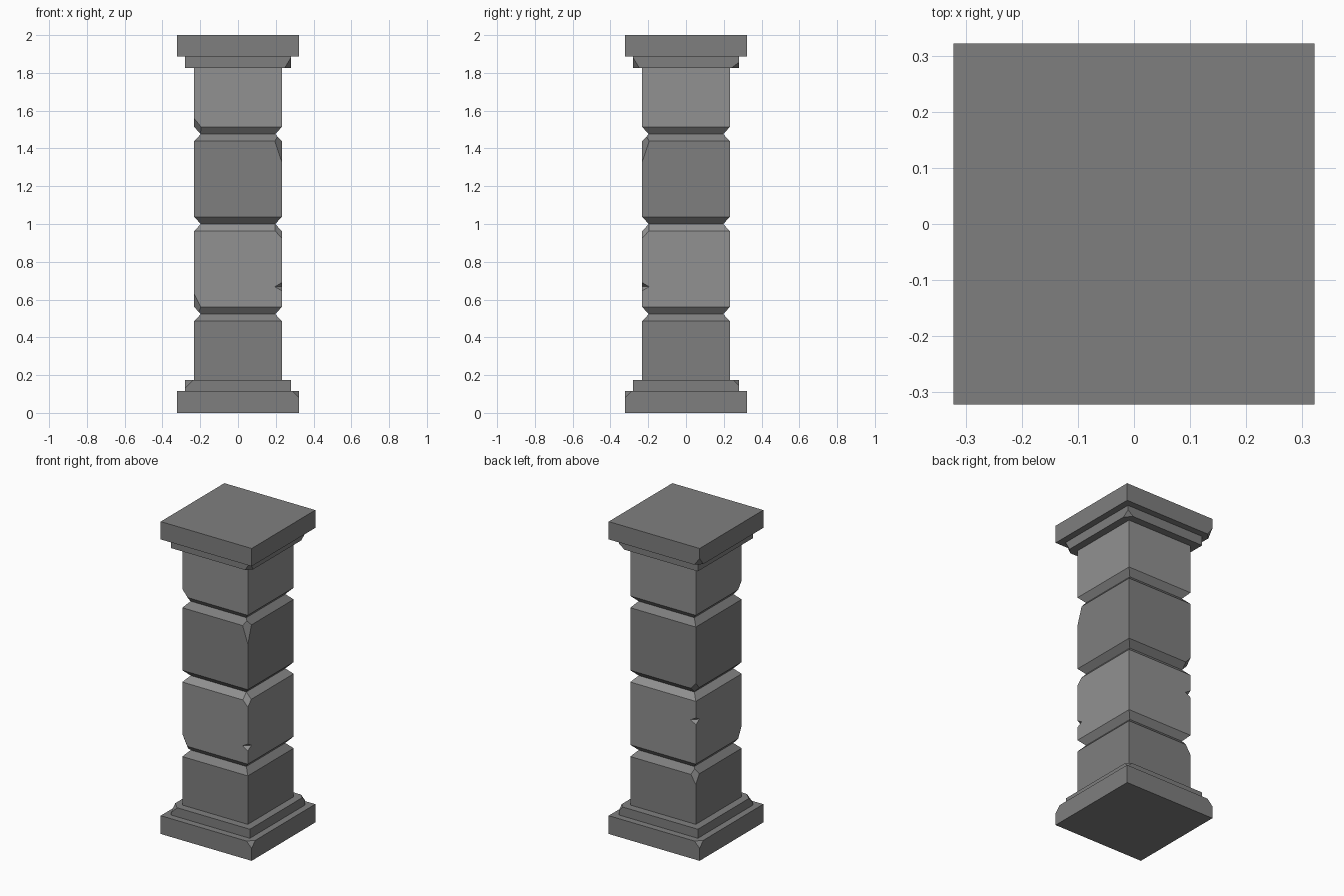
import bpy, bmesh

if "Cube" in bpy.data.objects:
    bpy.data.objects.remove(bpy.data.objects["Cube"])

PLINTH, STEP, SHAFT, GROOVE = 0.322, 0.28, 0.232, 0.197
BEVEL = 0.0375

# dark and slightly lighter stone
STONES = []
for mat_name, g in (("dark_stone", 0.212), ("light_stone", 0.285)):
    mat = bpy.data.materials.new(mat_name)
    mat.diffuse_color = (g, g, g, 1)
    mat.use_nodes = True
    mat.node_tree.nodes["Principled BSDF"].inputs["Base Color"].default_value = mat.diffuse_color
    STONES.append(mat)


def add_stack(bm, rings, chips=(), open_z=(), stone=0):
    """Square stack of (half width, z) rings; each chip slices off one corner.
    chip = (x side, y side, half width, z, leg along edges, drop along corner)
    Flat faces lying at a height in open_z are removed as hidden."""
    part = bmesh.new()
    loops = [[part.verts.new((sx * h, sy * h, z))
              for sx, sy in ((-1, -1), (1, -1), (1, 1), (-1, 1))] for h, z in rings]
    part.faces.new(loops[0][::-1])
    part.faces.new(loops[-1])
    for a, b in zip(loops, loops[1:]):
        for i in range(4):
            j = (i + 1) % 4
            part.faces.new((a[i], a[j], b[j], b[i]))
    for sx, sy, h, z, leg, dz in chips:
        bmesh.ops.bisect_plane(part, geom=part.verts[:] + part.edges[:] + part.faces[:],
                               dist=1e-5, plane_co=(sx * h, sy * h, z + dz),
                               plane_no=(sx, sy, -leg / dz), clear_outer=True)
        bmesh.ops.holes_fill(part, edges=[e for e in part.edges if e.is_boundary], sides=0)
    bmesh.ops.recalc_face_normals(part, faces=part.faces[:])
    hidden = [f for f in part.faces
              if any(all(abs(v.co.z - z) < 1e-4 for v in f.verts) for z in open_z)]
    bmesh.ops.delete(part, geom=hidden, context='FACES')
    for f in part.faces:
        f.material_index = stone
    tmp = bpy.data.meshes.new("tmp")
    part.to_mesh(tmp)
    for mat in STONES:
        tmp.materials.append(mat)
    part.free()
    bm.from_mesh(tmp)
    bpy.data.meshes.remove(tmp)


def finish(bm, name):
    bmesh.ops.remove_doubles(bm, verts=bm.verts[:], dist=1e-4)
    bmesh.ops.dissolve_limit(bm, angle_limit=0.01, verts=bm.verts[:], edges=bm.edges[:])
    mesh = bpy.data.meshes.new(name)
    for mat in STONES:
        mesh.materials.append(mat)
    bm.to_mesh(mesh)
    bm.free()
    bpy.context.collection.objects.link(bpy.data.objects.new(name, mesh))


def simple(name, h, z0, z1, chips=(), open_z=()):
    bm = bmesh.new()
    add_stack(bm, [(h, z0), (h, z1)], [(sx, sy, h, *rest) for sx, sy, *rest in chips], open_z)
    finish(bm, name)


# base plinth and step
simple("base_plinth", PLINTH, 0, 0.117,
       [(1, -1, 0.117, 0.037, -0.037), (-1, 1, 0.117, 0.037, -0.037)])
simple("base_step", STEP, 0.117, 0.175,
       [(-1, -1, 0.175, 0.045, -0.045), (1, 1, 0.175, 0.03, -0.03)], [0.117])

# capital step and slab
simple("capital_step", STEP, 1.826, 1.886,
       [(1, -1, 1.826, 0.033, 0.055), (1, 1, 1.826, 0.04, 0.03)], [1.886])
simple("capital_slab", PLINTH, 1.886, 2.0, [(-1, 1, 1.886, 0.037, 0.05)])

# shaft blocks: split at grooves and at the two edge notches, then welded
G1, G2, G3 = 0.523, 1.0, 1.476
N1, N2 = 0.668, 0.835
sections = [
    (0.175, G1, 0, [(-1, 1, G1 - BEVEL, 0.035, -0.055)]),
    (G1, N1, 1, [(-1, -1, G1 + BEVEL, 0.035, 0.07), (1, -1, N1, 0.037, -0.022)]),
    (N1, N2, 1, [(1, -1, N1, 0.037, 0.022), (-1, 1, N2, 0.037, -0.022)]),
    (N2, G2, 1, [(-1, 1, N2, 0.037, 0.022), (1, -1, G2 - BEVEL, 0.035, -0.037)]),
    (G2, G3, 0, [(-1, 1, G2 + BEVEL, 0.035, 0.04), (1, -1, G3 - BEVEL, 0.037, -0.11)]),
    (G3, 1.826, 1, [(-1, -1, G3 + BEVEL, 0.037, 0.045)]),
]
shaft = bmesh.new()
for z0, z1, stone, chips in sections:
    rings = [(GROOVE, z0), (SHAFT, z0 + BEVEL)] if z0 in (G1, G2, G3) else [(SHAFT, z0)]
    rings += [(SHAFT, z1 - BEVEL), (GROOVE, z1)] if z1 in (G1, G2, G3) else [(SHAFT, z1)]
    add_stack(shaft, rings, [(sx, sy, SHAFT, *rest) for sx, sy, *rest in chips],
              [z0, z1], stone)
finish(shaft, "shaft")
